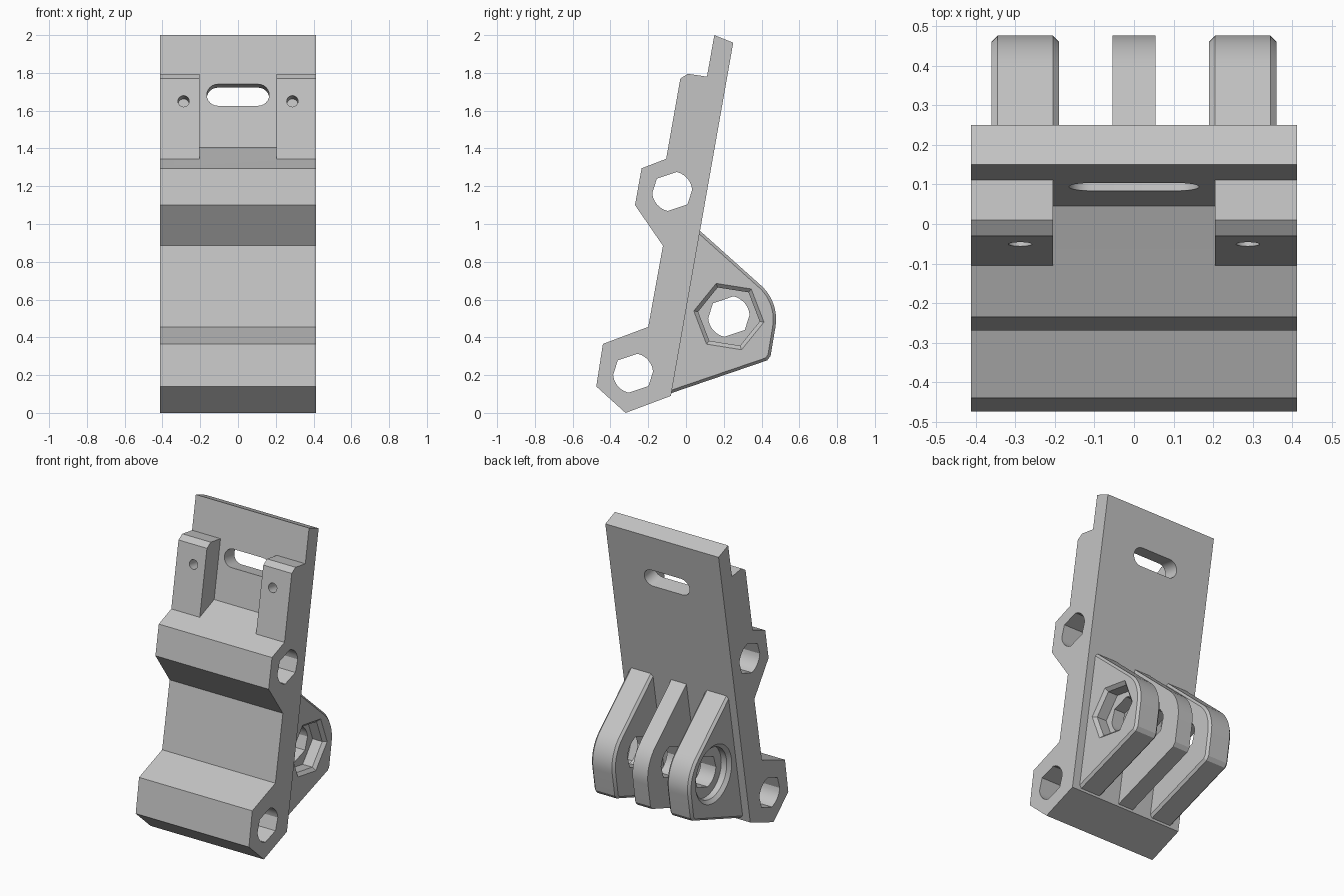
import bpy, bmesh
from math import cos, sin, radians
from mathutils import Vector

default = bpy.data.objects.get("Cube")
if default:
    bpy.data.objects.remove(default)

grey = bpy.data.materials.new("light_grey")
grey.use_nodes = True
grey.diffuse_color = (0.55, 0.55, 0.55, 1)
grey.node_tree.nodes["Principled BSDF"].inputs["Base Color"].default_value = grey.diffuse_color

HALF_W = 0.412
TILT = radians(10)
ALONG = Vector((0, sin(TILT), cos(TILT)))     # up the leaning plate
INTO = Vector((0, cos(TILT), -sin(TILT)))     # through the plate, towards the back
ACROSS = Vector((1, 0, 0))


def loft(name, rings, chamfer=0):
    """Solid through a stack of matching rings, with optional chamfered end caps."""
    bm = bmesh.new()
    loops = [[bm.verts.new(p) for p in ring] for ring in rings]
    n = len(loops[0])
    caps = [bm.faces.new(loops[0]), bm.faces.new(loops[-1])]
    for a, b in zip(loops, loops[1:]):
        for i in range(n):
            j = (i + 1) % n
            bm.faces.new((a[i], a[j], b[j], b[i]))
    bmesh.ops.recalc_face_normals(bm, faces=bm.faces)
    if chamfer:
        edges = list({e for f in caps for e in f.edges})
        bmesh.ops.bevel(bm, geom=edges, offset=chamfer, segments=1, affect='EDGES')
    mesh = bpy.data.meshes.new(name)
    bm.to_mesh(mesh)
    bm.free()
    mesh.materials.append(grey)
    obj = bpy.data.objects.new(name, mesh)
    bpy.context.collection.objects.link(obj)
    return obj


def at_x(x, profile):
    return [(x, y, z) for y, z in profile]


def prism(name, profile, x0, x1, chamfer=0):
    return loft(name, [at_x(x0, profile), at_x(x1, profile)], chamfer)


def polar(centre, r, angles):
    return [(centre[0] + r * cos(radians(a)), centre[1] + r * sin(radians(a))) for a in angles]


def plate_drill(name, centre, outline, depth):
    """Cutter running square to the leaning plate."""
    c = Vector(centre)
    return loft(name, [[c + ACROSS * u + ALONG * v + INTO * d for u, v in outline]
                       for d in (-0.03, depth)])


def cut(obj, cutters):
    for cutter in cutters:
        cutter.hide_render = True
        mod = obj.modifiers.new("cut", 'BOOLEAN')
        mod.operation = 'DIFFERENCE'
        mod.solver = 'EXACT'
        mod.object = cutter
        bpy.context.view_layer.objects.active = obj
        bpy.ops.object.modifier_apply(modifier=mod.name)


# Round bore with flattened sides, shared by all three pivots
BORE = [5 + 12 * i for i in range(7)] + [140] + [185 + 12 * i for i in range(7)] + [320]


def bore(name, centre, r=0.106):
    return prism(name, polar(centre, r, BORE), -0.6, 0.6)


# Leaning body with two ridges and the posts, full width
body = prism("body", [
    (0.15, 2.0), (0.25, 1.96), (-0.08, 0.09), (-0.32, 0.0), (-0.475, 0.14),
    (-0.44, 0.365), (-0.2, 0.455), (-0.122, 0.885), (-0.27, 1.1), (-0.235, 1.295),
    (-0.105, 1.345), (-0.03, 1.77), (0.01, 1.795), (0.111, 1.78)], -HALF_W, HALF_W)

# Notch between the posts, adjustment slot, blind post holes and pivots
notch = prism("notch_cutter", [
    (0.045, 1.405), (0.111, 1.78), (0.1, 1.9), (-0.2, 1.9), (-0.2, 1.5),
    (-0.105, 1.345)], -0.205, 0.205)
R = 0.058
half = [-90 + 15 * i for i in range(13)]
stadium = polar((0.107, 0), R, half) + polar((-0.107, 0), R, [a + 180 for a in half])
cutters = [notch,
           plate_drill("slot_cutter", (0, 0.094, 1.683), stadium, 0.3),
           bore("lower_bore_cutter", (-0.28, 0.21)),
           bore("upper_bore_cutter", (-0.073, 1.172))]
circle = polar((0, 0), 0.03, range(0, 360, 15))
for side in (-1, 1):
    cutters.append(plate_drill("post_hole_cutter", (side * 0.288, -0.051, 1.65), circle, 0.1))
cut(body, cutters)

# Three hinge prongs at the back
PIVOT = (0.227, 0.51)
prong_profile = ([(-0.15, 0.08), (0.0, 1.03)]
                 + polar((0.235, 0.495), 0.242, [48 - 5.8 * i for i in range(11)])
                 + [(0.448, 0.302), (0.43, 0.278)])
right_prong = prism("hex_recess_prong", prong_profile, 0.19, 0.36, 0.015)
middle_prong = prism("middle_prong", prong_profile, -0.055, 0.055)
left_prong = prism("round_recess_prong", prong_profile, -0.36, -0.19, 0.015)


def recess(name, side, angles, depth):
    """Countersunk pocket on the outer face of a prong."""
    steps = [(0.38, 0.211), (0.34, 0.165), (0.36 - depth, 0.165)]
    return loft(name, [at_x(side * x, polar(PIVOT, r, angles)) for x, r in steps])


hex_cutter = recess("hex_cutter", 1, [111 + 60 * i for i in range(6)], 0.09)
round_cutter = recess("round_cutter", -1, [7.5 * i for i in range(48)], 0.06)
pivot_cutter = bore("pivot_cutter", PIVOT, 0.11)
cut(right_prong, [hex_cutter, pivot_cutter])
cut(middle_prong, [pivot_cutter])
cut(left_prong, [round_cutter, pivot_cutter])

# Remove the cutters and shade the curved parts
for obj in cutters + [hex_cutter, round_cutter, pivot_cutter]:
    bpy.data.objects.remove(obj)
for obj in (body, right_prong, middle_prong, left_prong):
    bpy.ops.object.select_all(action='DESELECT')
    obj.select_set(True)
    bpy.context.view_layer.objects.active = obj
    bpy.ops.object.shade_smooth_by_angle(angle=radians(20))
